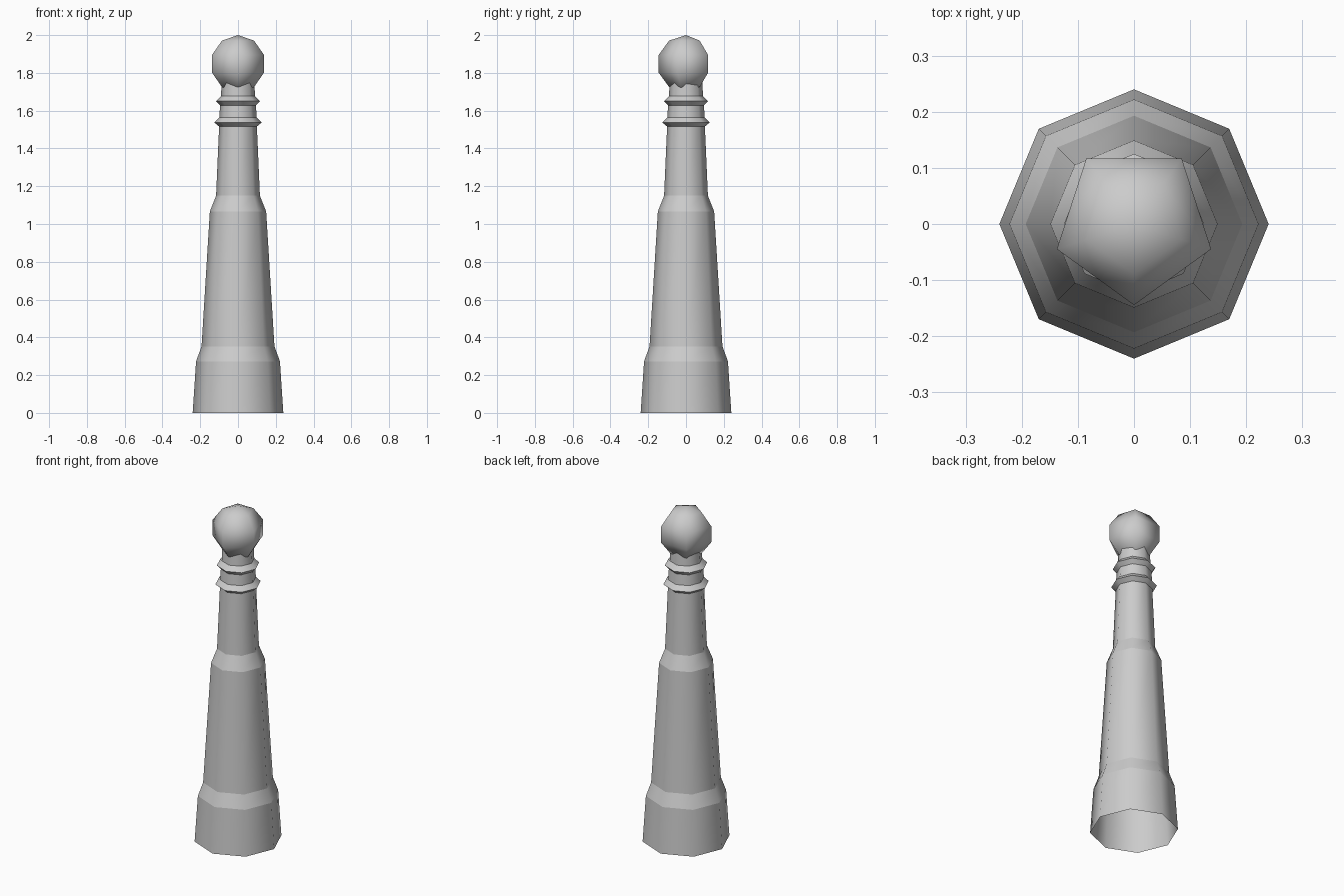
import bpy, bmesh, math

if "Cube" in bpy.data.objects:
    bpy.data.objects.remove(bpy.data.objects["Cube"])


def lathe(name, profile, sides, phase, crisp_rings):
    """Revolve (radius, z) points; zero radius makes a pole."""
    bm = bmesh.new()
    rings = []
    for r, z in profile:
        if r == 0:
            rings.append([bm.verts.new((0, 0, z))] * sides)
        else:
            rings.append([bm.verts.new((r * math.cos(phase + math.tau * i / sides),
                                        r * math.sin(phase + math.tau * i / sides), z))
                          for i in range(sides)])
    for a, b in zip(rings, rings[1:]):
        for i in range(sides):
            j = (i + 1) % sides
            quad = list(dict.fromkeys((a[i], a[j], b[j], b[i])))
            bm.faces.new(quad).smooth = True
    # Horizontal edges stay crisp, sides are smooth around
    if crisp_rings:
        for e in bm.edges:
            if abs(e.verts[0].co.z - e.verts[1].co.z) < 1e-5:
                e.smooth = False
    mesh = bpy.data.meshes.new(name)
    bm.to_mesh(mesh)
    bm.free()
    ob = bpy.data.objects.new(name, mesh)
    bpy.context.collection.objects.link(ob)
    return ob


# Stepped octagonal shaft with two collars, open underneath
lathe("post_shaft", [
    (0.24, 0), (0.222, 0.273), (0.193, 0.352),
    (0.149, 1.067), (0.116, 1.15), (0.1, 1.516),
    (0.125, 1.537), (0.099, 1.564),
    (0.095, 1.627), (0.117, 1.65), (0.09, 1.677),
    (0.085, 1.79)], 8, 0, True)

# Five-sided ball finial
R, CZ = 0.152, 1.848
ball = [(0 if k in (0, 5) else R * math.sin(math.pi * k / 5),
         CZ - R * math.cos(math.pi * k / 5)) for k in range(6)]
lathe("ball_finial", ball, 5, -math.pi / 2, False)
